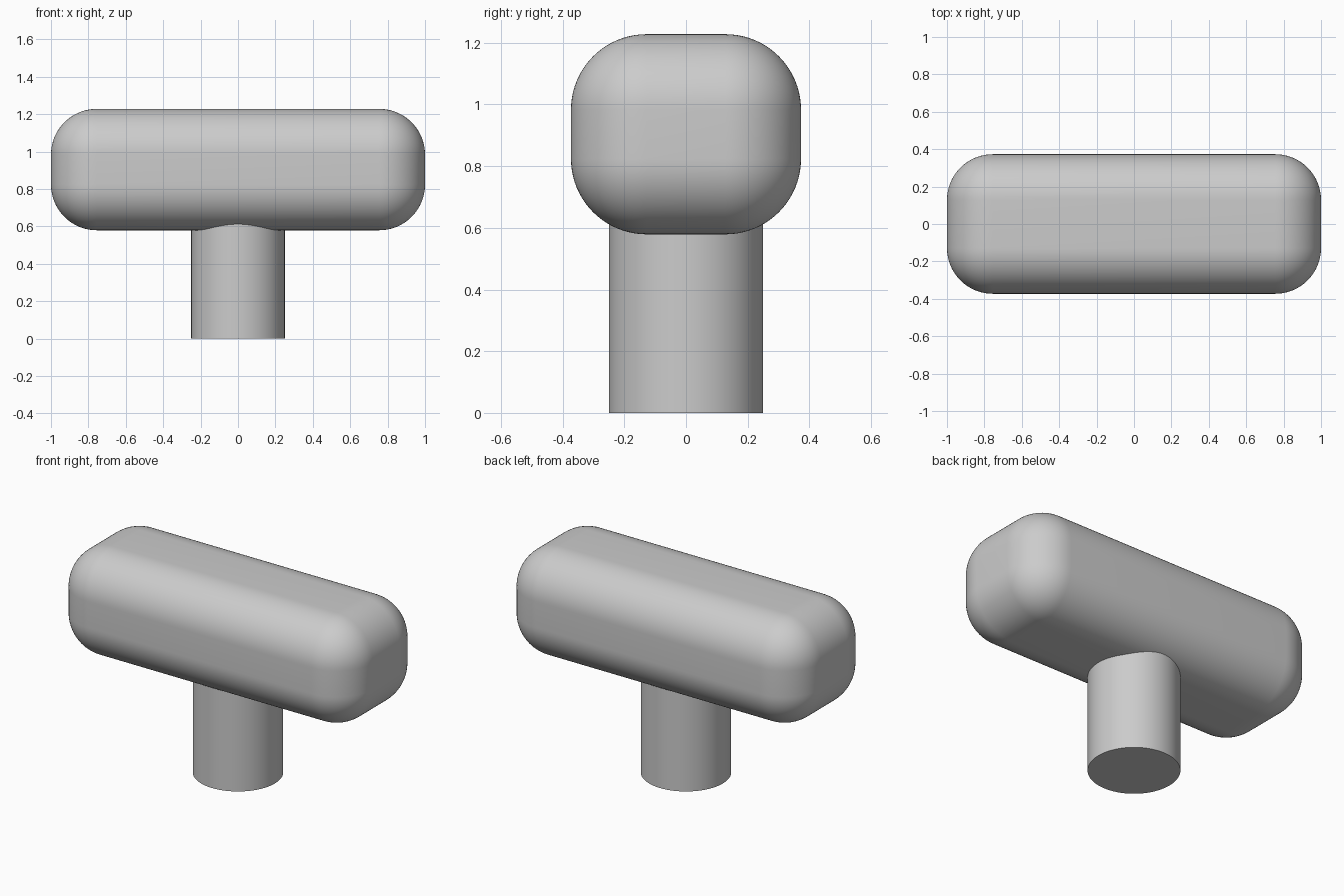
import bpy

if "Cube" in bpy.data.objects:
    bpy.data.objects.remove(bpy.data.objects["Cube"])


def smooth(obj, angle=0.6):
    bpy.ops.object.select_all(action='DESELECT')
    obj.select_set(True)
    bpy.context.view_layer.objects.active = obj
    bpy.ops.object.shade_smooth_by_angle(angle=angle)


# Round stem, running up into the handle bar
bpy.ops.mesh.primitive_cylinder_add(vertices=96, radius=0.25, depth=0.72, location=(0, 0, 0.36))
stem = bpy.context.object
stem.name = "stem"
smooth(stem)

# Handle bar: a box with generously rounded edges and corners
bpy.ops.mesh.primitive_cube_add(size=1, location=(0, 0, 0.9035))
bar = bpy.context.object
bar.name = "handle_bar"
bar.scale = (2.0, 0.746, 0.649)
bpy.ops.object.transform_apply(location=False, rotation=False, scale=True)
bevel = bar.modifiers.new("rounding", 'BEVEL')
bevel.width = 0.245
bevel.segments = 20
bevel.limit_method = 'NONE'
bpy.ops.object.modifier_apply(modifier=bevel.name)
smooth(bar)
